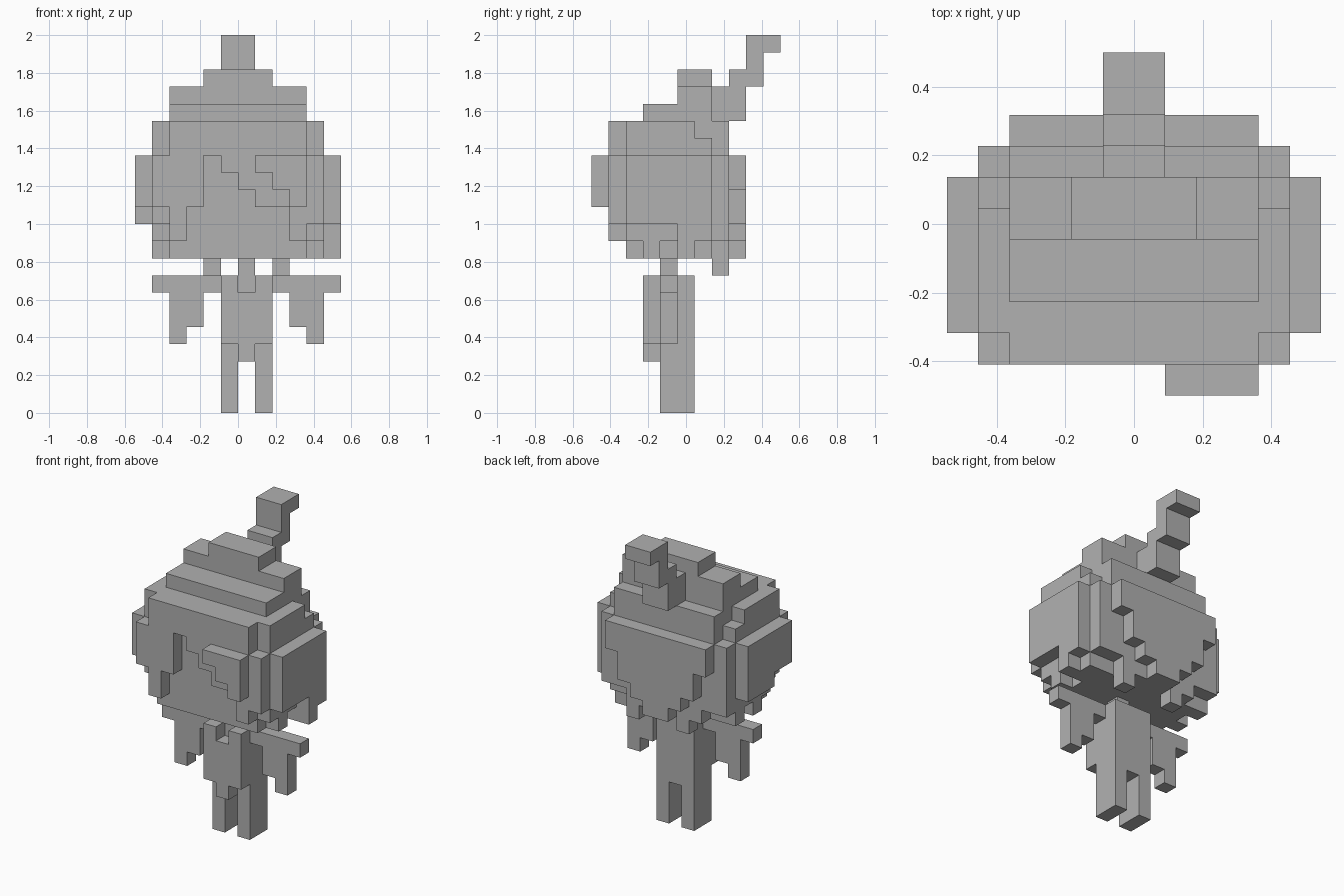
import bpy, bmesh
from mathutils import Vector

cube = bpy.data.objects.get("Cube")
if cube:
    bpy.data.objects.remove(cube, do_unlink=True)

U = 1 / 11      # size of one block
MID_Y = 5.5     # block columns run 0..11 from front to back

grey = bpy.data.materials.new("plain_grey")
grey.use_nodes = True
colour = (0.44, 0.44, 0.44, 1)
grey.diffuse_color = colour
grey.node_tree.nodes["Principled BSDF"].inputs["Base Color"].default_value = colour


def strip(name, axis, start, near, far, tops, bottoms):
    """Stepped slab along x or y, one block per entry, extruded across from near to far."""
    n = len(bottoms)
    if isinstance(tops, int):
        tops = [tops] * n
    outline = []

    def walk(heights, order):
        for i in order:
            ends = (i, i + 1) if order.step > 0 else (i + 1, i)
            for e in ends:
                point = (start + e, heights[i])
                if not outline or outline[-1] != point:
                    outline.append(point)

    walk(bottoms, range(n))
    walk(tops, range(n - 1, -1, -1))

    def place(a, z, depth):
        x, y = (a, depth) if axis == "x" else (depth, a)
        return Vector((x, y - MID_Y, z)) * U

    bm = bmesh.new()
    face = bm.faces.new([bm.verts.new(place(a, z, near)) for a, z in outline])
    move = place(0, 0, far) - place(0, 0, near)
    grown = bmesh.ops.extrude_face_region(bm, geom=[face], use_keep_orig=True)
    verts = [v for v in grown["geom"] if isinstance(v, bmesh.types.BMVert)]
    bmesh.ops.translate(bm, verts=verts, vec=move)
    bmesh.ops.recalc_face_normals(bm, faces=bm.faces)
    mesh = bpy.data.meshes.new(name)
    bm.to_mesh(mesh)
    bm.free()
    mesh.materials.append(grey)
    obj = bpy.data.objects.new(name, mesh)
    bpy.context.collection.objects.link(obj)
    return obj


def box(name, x0, x1, y0, y1, z0, z1):
    return strip(name, "x", x0, y0, y1, z1, [z0] * (x1 - x0))


# Head and stepped crown
box("head", -4, 4, 2, 7, 9, 17)
strip("crown", "y", 3, -4, 4, [18, 18, 19, 19], [17] * 4)
box("crown_top", -2, 2, 5, 7, 19, 20)

# Curling tail of hair
strip("hair_tail", "y", 7, -1, 1, [19, 20, 22, 22], [17, 17, 19, 21])

# Fringe with a stepped opening for the face, and a raised lock over it
strip("fringe", "x", -5, 1, 2, [15] + [17] * 8 + [15],
      [12, 10, 12, 15, 14, 13, 12, 12, 10, 11])
strip("raised_lock", "x", 1, 0, 1, 15, [14, 13, 12])

# Hair on both sides: inner layer, then outer layer
side_tops = [17, 17, 17, 17, 16, 15]
strip("side_hair_left", "y", 2, 4, 5, side_tops, [10, 9, 10, 9, 9, 10])
strip("side_hair_right", "y", 2, -5, -4, side_tops, [11, 10, 9, 10, 9, 10])
strip("outer_hair_left", "y", 2, 5, 6, 15, [11, 11, 11, 9, 10])
strip("outer_hair_right", "y", 2, -6, -5, 15, [12, 12, 11, 11, 11])

# Hair at the back
strip("back_hair", "x", -4, 7, 8, 17, [10, 9, 8, 9, 9, 9, 8, 10])
strip("outer_back_hair", "x", -4, 8, 9, 15, [13, 11, 10, 9, 9, 10, 11, 13])

# Neck, body and legs
box("neck", 0, 1, 4, 5, 8, 9)
strip("body_and_legs", "x", -1, 4, 6, 8, [0, 3, 0])
strip("shirt_front", "x", -1, 3, 4, [8, 7, 8], [4, 3, 4])

# Arms with hanging sleeves, mirrored about the body
sleeve = [7, 5, 4, 7]
strip("left_arm", "x", 2, 4, 5, 8, sleeve)
strip("right_arm", "x", -5, 4, 5, 8, sleeve[::-1])
